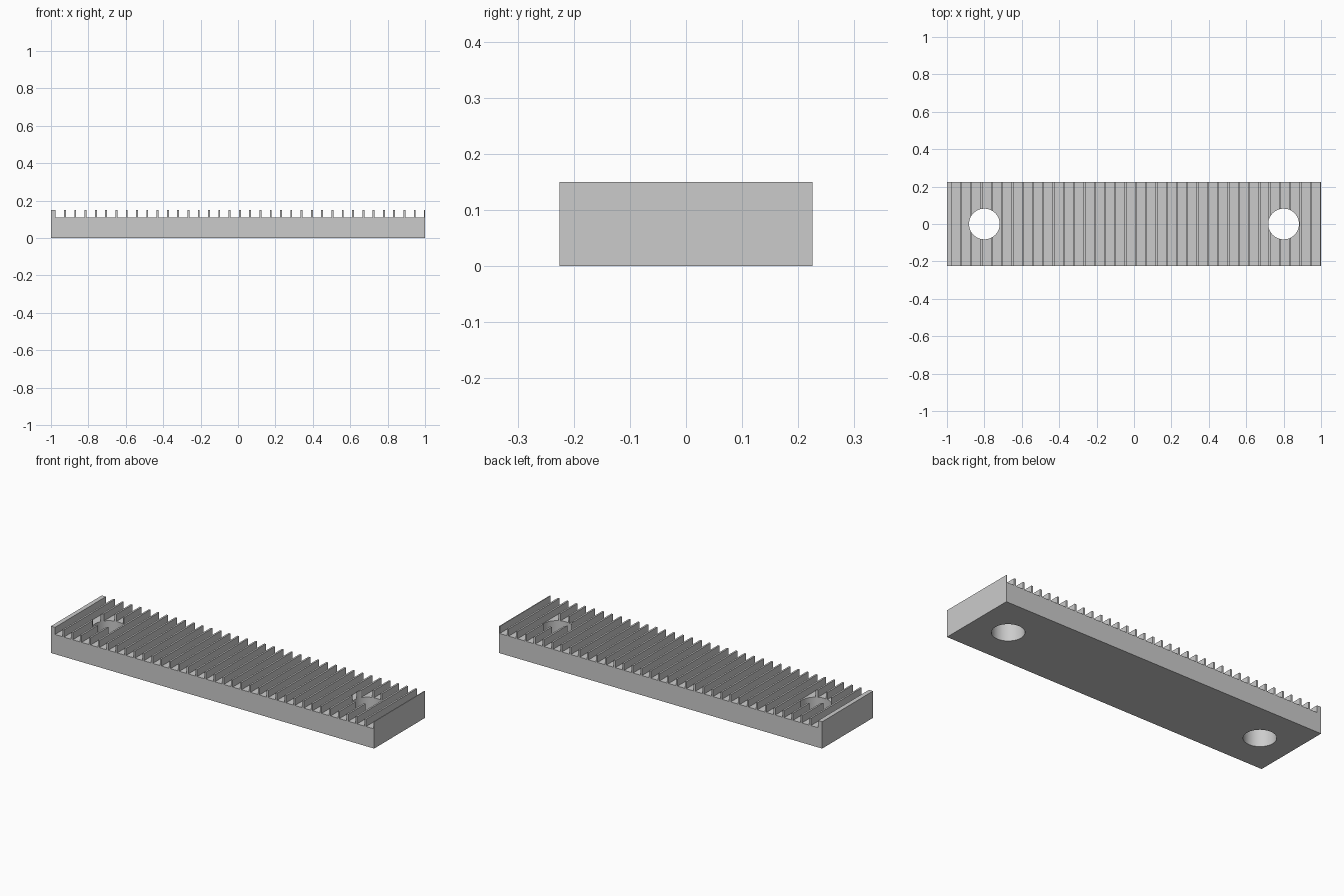
import bpy
import bmesh

cube = bpy.data.objects.get("Cube")
if cube:
    bpy.data.objects.remove(cube, do_unlink=True)

HALF_WIDTH, HEIGHT, FLOOR = 0.225, 0.15, 0.11
PITCH, GROOVE, FIRST, COUNT = 0.055, 0.045, -0.975, 36
HOLE_X, HOLE_RADIUS = 0.8, 0.082

grey = bpy.data.materials.new("plain grey")
grey.use_nodes = True
color = (0.6, 0.6, 0.6, 1)
grey.diffuse_color = color
grey.node_tree.nodes["Principled BSDF"].inputs["Base Color"].default_value = color


# Comb profile: flat base with evenly spaced square grooves along the top
profile = [(1, 0), (-1, 0), (-1, HEIGHT)]
for i in range(COUNT):
    start = FIRST + i * PITCH
    end = start + GROOVE
    profile += [(start, HEIGHT), (start, FLOOR), (end, FLOOR), (end, HEIGHT)]
profile.append((1, HEIGHT))

# Extrude the profile across the width
bm = bmesh.new()
face = bm.faces.new([bm.verts.new((x, -HALF_WIDTH, z)) for x, z in profile])
result = bmesh.ops.extrude_face_region(bm, geom=[face])
moved = [g for g in result["geom"] if isinstance(g, bmesh.types.BMVert)]
bmesh.ops.translate(bm, verts=moved, vec=(0, 2 * HALF_WIDTH, 0))
bmesh.ops.recalc_face_normals(bm, faces=bm.faces)
mesh = bpy.data.meshes.new("grooved_bar")
bm.to_mesh(mesh)
bm.free()
bar = bpy.data.objects.new("grooved_bar", mesh)
bpy.context.collection.objects.link(bar)
mesh.materials.append(grey)
bpy.ops.object.select_all(action="DESELECT")


# Round mounting hole near each end
def drill(x):
    bpy.ops.mesh.primitive_cylinder_add(
        vertices=64, radius=HOLE_RADIUS, depth=1, location=(x, 0, 0))
    cutter = bpy.context.object
    cutter.name = "hole_cutter"
    cutter.hide_render = True
    cutter.data.materials.append(grey)
    cut = bar.modifiers.new("hole", "BOOLEAN")
    cut.operation = "DIFFERENCE"
    cut.solver = "EXACT"
    cut.object = cutter
    bpy.context.view_layer.objects.active = bar
    bpy.ops.object.modifier_apply(modifier=cut.name)
    bpy.data.objects.remove(cutter, do_unlink=True)


for side in (-1, 1):
    drill(side * HOLE_X)

# Smooth hole walls, sharp edges elsewhere
bar.select_set(True)
bpy.context.view_layer.objects.active = bar
bpy.ops.object.shade_smooth_by_angle(angle=0.5)
